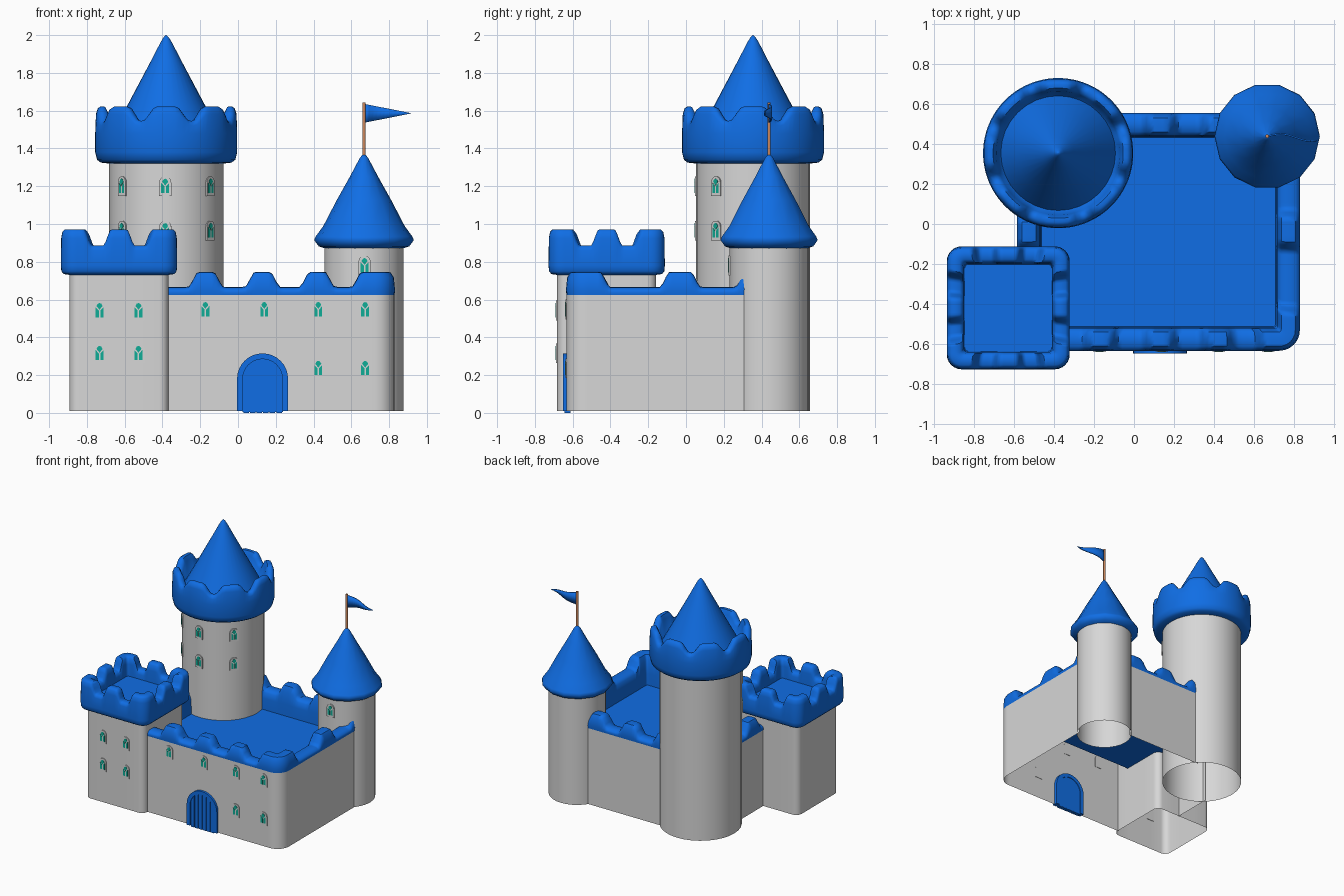
import bpy, bmesh, math
from mathutils import Matrix, Vector

if "Cube" in bpy.data.objects:
    bpy.data.objects.remove(bpy.data.objects["Cube"])


def material(name, rgb):
    m = bpy.data.materials.new(name)
    m.diffuse_color = (*rgb, 1)
    m.use_nodes = True
    m.node_tree.nodes["Principled BSDF"].inputs["Base Color"].default_value = m.diffuse_color
    return m


BLUE = material("blue", (0.005, 0.155, 0.78))
GREY = material("stone grey", (0.68, 0.68, 0.68))
TEAL = material("teal glass", (0.005, 0.42, 0.31))
WOOD = material("pole brown", (0.62, 0.25, 0.11))

BIG = (-0.38, 0.355)     # tower centres
SMALL = (0.667, 0.44)
SQUARE = (-0.63, -0.42)


def finish(name, bm, mat, angle=40):
    me = bpy.data.meshes.new(name)
    bm.to_mesh(me)
    bm.free()
    me.materials.append(mat)
    ob = bpy.data.objects.new(name, me)
    bpy.context.collection.objects.link(ob)
    bpy.ops.object.select_all(action='DESELECT')
    ob.select_set(True)
    bpy.context.view_layer.objects.active = ob
    bpy.ops.object.shade_smooth_by_angle(angle=math.radians(angle))
    return ob


def circle(c, r, n):
    return [(c[0] + r * math.cos(2 * math.pi * i / n),
             c[1] + r * math.sin(2 * math.pi * i / n)) for i in range(n)]


def round_rect(c, hx, hy, r, n, k=6):
    """Counter-clockwise rounded rectangle with n points per straight side."""
    corners = [(c[0] + sx * (hx - r), c[1] + sy * (hy - r), a)
               for sx, sy, a in ((1, -1, -90), (1, 1, 0), (-1, 1, 90), (-1, -1, 180))]
    pts = []
    for j, (x, y, a) in enumerate(corners):
        for i in range(k + 1):
            t = math.radians(a + 90 * i / k)
            pts.append((x + r * math.cos(t), y + r * math.sin(t)))
        nx, ny, na = corners[(j + 1) % 4]
        t = math.radians(na)
        end = (nx + r * math.cos(t), ny + r * math.sin(t))
        s = pts[-1]
        pts += [(s[0] + (end[0] - s[0]) * i / n, s[1] + (end[1] - s[1]) * i / n)
                for i in range(1, n)]
    return pts


def skin(name, rings, mat, cap=False, keep=None, angle=40):
    """Joins rings of points from the bottom up; keep() may drop hidden faces."""
    bm = bmesh.new()
    vs = [[bm.verts.new(p) for p in ring] for ring in rings]
    n = len(rings[0])
    for a, b in zip(vs, vs[1:]):
        for i in range(n):
            j = (i + 1) % n
            if keep is None or keep((a[i].co + a[j].co) / 2):
                bm.faces.new((a[i], a[j], b[j], b[i]))
    if cap:
        bm.faces.new(vs[-1])
    return finish(name, bm, mat, angle)


def lathe(name, c, profile, n, mat, cap=False, angle=40):
    return skin(name, [[(x, y, z) for x, y in circle(c, r, n)] for r, z in profile],
                mat, cap, angle=angle)


def battlement(name, ring_at, rows, merlons, height, fall, cap=True, keep=None):
    """Sweeps rows of (inset, z, lift); lift follows the merlons (x, y, half width)."""
    def lift(p):
        best = 0
        for x, y, hw in merlons:
            t = max(0, min(1, (hw - math.hypot(p[0] - x, p[1] - y)) / fall))
            best = max(best, t * t * (3 - 2 * t))
        return best * height
    lifts = [lift(p) for p in ring_at(0)]
    rings = [[(p[0], p[1], z + k * h) for p, h in zip(ring_at(inset), lifts)]
             for inset, z, k in rows]
    return skin(name, rings, BLUE, cap, keep, angle=50)


def prisms(name, items, mat):
    """Extrudes outlines (u, v) from w0 to w1, each placed by its own matrix."""
    bm = bmesh.new()
    for poly, w0, w1, mx in items:
        lo = [bm.verts.new(mx @ Vector((u, v, w0))) for u, v in poly]
        hi = [bm.verts.new(mx @ Vector((u, v, w1))) for u, v in poly]
        bm.faces.new(hi)
        bm.faces.new(lo[::-1])
        for i in range(len(poly)):
            j = (i + 1) % len(poly)
            bm.faces.new((lo[i], lo[j], hi[j], hi[i]))
    return finish(name, bm, mat, 30)


def facing(x, y, z, deg):
    a = math.radians(deg)
    u, w = (-math.sin(a), math.cos(a), 0), (math.cos(a), math.sin(a), 0)
    return Matrix(((u[0], 0, w[0], x), (u[1], 0, w[1], y), (0, 1, 0, z), (0, 0, 0, 1)))


def outside_towers(p):
    return (math.hypot(p.x - BIG[0], p.y - BIG[1]) > 0.28
            and math.hypot(p.x - SMALL[0], p.y - SMALL[1]) > 0.19
            and max(abs(p.x - SQUARE[0]), abs(p.y - SQUARE[1])) > 0.245)


# Main building: open-bottomed wall, battlement and sunken roof deck
def main_ring(d):
    return round_rect((0.123, -0.04), 0.705 - d, 0.592 - d, max(0.1 - d, 0.015), 60)


skin("main_wall", [[(x, y, z) for x, y in main_ring(0)] for z in (0.01, 0.625)],
     GREY, keep=outside_towers)
merlons = [(x, y, 0.095) for x in (-0.17, 0.13, 0.42) for y in (-0.632, 0.552)]
merlons += [(0.828, -0.03, 0.11), (0.828, 0.36, 0.1), (-0.582, -0.04, 0.1), (0.81, -0.61, 0.21)]
battlement("main_battlement", main_ring,
           [(0, 0.625, 0), (-0.003, 0.64, 0.2), (0.003, 0.652, 0.8), (0.02, 0.664, 1),
            (0.055, 0.667, 1), (0.09, 0.662, 1), (0.108, 0.645, 0.7), (0.115, 0.6, 0),
            (0.118, 0.51, 0)], merlons, 0.08, 0.055, keep=outside_towers)

# Square corner tower
skin("square_tower", [[(x, y, z) for x, y in round_rect(SQUARE, 0.262, 0.262, 0.05, 4)]
                      for z in (0.01, 0.745)], GREY)
h = 0.308
merlons = [(SQUARE[0] + sx * h, SQUARE[1] + sy * h, 0.085 if sx * sy == 0 else 0.165)
           for sx in (-1, 0, 1) for sy in (-1, 0, 1) if sx or sy]
battlement("square_tower_battlement",
           lambda d: round_rect(SQUARE, h - d, h - d, max(0.075 - d, 0.02), 40),
           [(0.05, 0.73, 0), (0.015, 0.735, 0), (0.003, 0.75, 0), (0, 0.78, 0),
            (0.002, 0.86, 0.75), (0.008, 0.876, 0.95), (0.022, 0.886, 1), (0.065, 0.886, 1),
            (0.08, 0.876, 0.95), (0.086, 0.855, 0.7), (0.09, 0.82, 0)], merlons, 0.086, 0.045)

# Great round tower with scalloped crown and cone roof
lathe("great_tower", BIG, [(0.302, 0.01), (0.302, 1.34)], 32, GREY)
merlons = [(x, y, 0.14) for x, y in circle(BIG, 0.376, 8)]
battlement("great_tower_crown", lambda d: circle(BIG, 0.376 - d, 96),
           [(0.075, 1.32, 0), (0.03, 1.325, 0), (0.01, 1.34, 0), (0, 1.38, 0), (0, 1.48, 0),
            (0.004, 1.52, 0.8), (0.014, 1.538, 0.97), (0.03, 1.545, 1), (0.05, 1.542, 1),
            (0.066, 1.525, 0.8), (0.085, 1.48, 0), (0.1, 1.47, 0)],
           merlons, 0.078, 0.085, cap=False)
lathe("great_tower_roof", BIG, [(0.292, 1.468), (0.21, 1.62), (0.08, 1.865), (0.03, 1.962),
                                (0.014, 1.988), (0.002, 2.0)], 32, BLUE, cap=True, angle=60)

# Small round tower with flared faceted roof
lathe("small_tower", SMALL, [(0.21, 0.01), (0.21, 0.89)], 28, GREY)
lathe("small_tower_roof", SMALL,
      [(0.2, 0.868), (0.24, 0.882), (0.264, 0.915), (0.255, 0.935), (0.215, 0.99),
       (0.145, 1.125), (0.075, 1.25), (0.022, 1.35), (0.004, 1.372)], 14, BLUE, True, 60)

# Flag pole and waving pennant
lathe("flag_pole", SMALL, [(0.009, 1.35), (0.009, 1.642)], 10, WOOD, True)
bm = bmesh.new()
cols = []
for i in range(13):
    t = i / 12
    x, y = 0.672 + 0.243 * t, SMALL[1] + 0.014 * math.sin(5.5 * t) - 0.012 * t
    half = 0.048 * (1 - t) + 0.001
    cols.append([bm.verts.new((x, y, 1.586 + s * half)) for s in (-1, 1)])
for a, b in zip(cols, cols[1:]):
    bm.faces.new((a[0], b[0], b[1], a[1]))
flag = finish("flag", bm, BLUE)
solid = flag.modifiers.new("thickness", 'SOLIDIFY')
solid.thickness, solid.offset = 0.008, 0

# Arched door: frame and vertical planks
DOOR = facing(0.13, -0.632, 0, -90)


def arch(r, spring, base, n=16):
    top = [(r * math.cos(math.pi * i / n), spring + r * math.sin(math.pi * i / n))
           for i in range(n + 1)]
    return [(r, base)] + top + [(-r, base)]


prisms("door_frame", [(arch(0.135, 0.18, 0.01) + arch(0.105, 0.18, 0.01)[::-1],
                       -0.025, 0.018, DOOR)], BLUE)
planks = [(arch(0.107, 0.18, 0.005), -0.02, 0.003, DOOR)]
for i in range(6):
    u0 = -0.105 + 0.035 * i + 0.003
    us = [u0 + 0.029, u0 + 0.0145, u0]
    tops = [(u, 0.18 + math.sqrt(max(0, 0.107 ** 2 - u * u))) for u in us]
    planks.append(([(us[2], 0), (us[0], 0)] + tops, -0.02, 0.010, DOOR))
prisms("door_planks", planks, BLUE)

# Windows: thin arched plates with three teal panes each
places = [facing(x, -0.682, z, -90) for x in (-0.733, -0.527) for z in (0.315, 0.542)]
places += [facing(x, -0.632, 0.547, -90) for x in (-0.173, 0.139, 0.425, 0.673)]
places += [facing(x, -0.632, 0.236, -90) for x in (0.425, 0.673)]
places += [facing(BIG[0] + 0.302 * math.cos(math.radians(a)),
                  BIG[1] + 0.302 * math.sin(math.radians(a)), z, a)
           for a in (-140, -91, -40) for z in (0.965, 1.2)]
places.append(facing(0.67, SMALL[1] - 0.21, 0.78, -90))
left = [(-0.021, -0.036), (-0.004, -0.036), (-0.004, 0.0), (-0.021, 0.018)]
right = [(-u, v) for u, v in left[::-1]]
kite = [(0, 0.004), (0.016, 0.024), (0.009, 0.036), (0, 0.04), (-0.009, 0.036), (-0.016, 0.024)]
prisms("window_frames", [(arch(0.032, 0.02, -0.052, 10), -0.003, 0.006, m) for m in places], GREY)
prisms("window_panes", [(p, 0.004, 0.008, m) for m in places for p in (left, right, kite)], TEAL)
